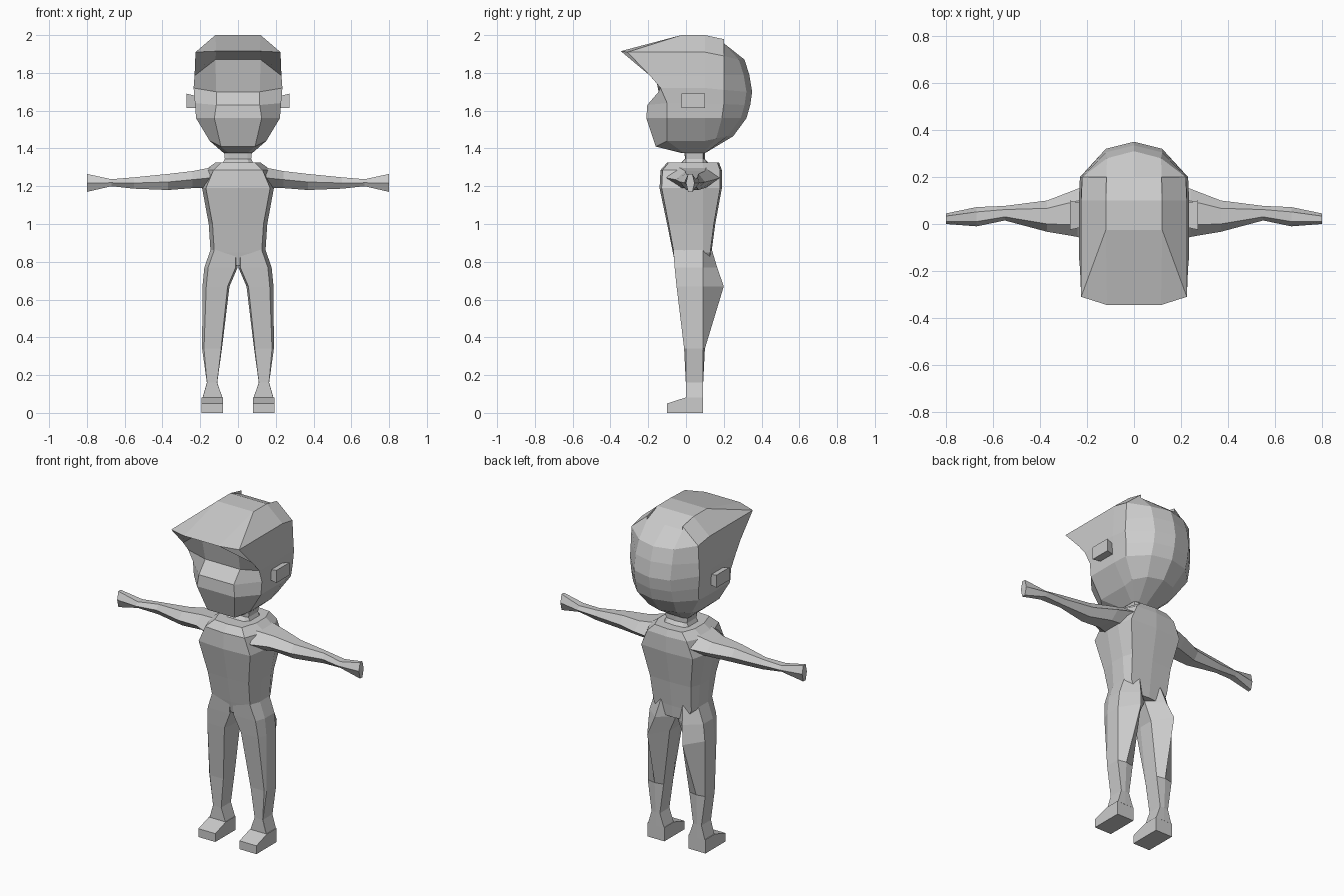
import bpy, bmesh

def loft(name, rings, closed=True):
    """Skin a list of equal-length rings on the +x side, then mirror to -x."""
    bm = bmesh.new()
    vs = [[bm.verts.new(p) for p in r] for r in rings]
    n = len(rings[0])
    for a, b in zip(vs, vs[1:]):
        for i in range(n if closed else n - 1):
            j = (i + 1) % n
            bm.faces.new((a[i], a[j], b[j], b[i]))
    bm.faces.new(vs[0])
    bm.faces.new(vs[-1])
    bmesh.ops.remove_doubles(bm, verts=bm.verts, dist=0.0005)
    bmesh.ops.recalc_face_normals(bm, faces=bm.faces)
    # drop end-cap faces' need for a centre wall: half shells stay open at x = 0
    me = bpy.data.meshes.new(name)
    bm.to_mesh(me)
    bm.free()
    ob = bpy.data.objects.new(name, me)
    bpy.context.collection.objects.link(ob)
    m = ob.modifiers.new("mirror", 'MIRROR')
    m.use_axis = (True, False, False)
    m.merge_threshold = 0.001
    return ob

# Head with swept-forward hair: half rings from crown to chin
def head_ring(zf, f, xf, zs, g, w, m, c, xb, zb, b):
    return [(0, f, zf), (xf, f, zf), (w, g, zs), (w, m, zs),
            (w * 0.98, c, (zs + zb) / 2), (xb, b - 0.03 * (b > 0.22), zb), (0, b, zb)]

head = [
    (2.0, -.025, .12, 2.0, -.025, .12, .1, .1, .118, 2.0, .1),
    (2.0, -.025, .12, 2.0, -.025, .12, .1, .2, .118, 1.957, .2),
    (1.915, -.345, .115, 1.91, -.31, .225, .1, .2, .115, 1.87, .31),
    (1.87, -.18, .12, 1.785, -.19, .23, .1, .2, .12, 1.79, .335),
    (1.70, -.145, .115, 1.72, -.135, .235, .1, .2, .12, 1.70, .35),
    (1.63, -.205, .115, 1.64, -.1, .228, .1, .2, .12, 1.63, .34),
    (1.56, -.21, .125, 1.56, -.1, .222, .1, .19, .12, 1.56, .32),
    (1.41, -.16, .09, 1.44, -.1, .15, .1, .16, .09, 1.465, .25),
    (1.375, -.02, .05, 1.375, -.01, .075, .07, .09, .05, 1.375, .1),
]
loft("head", [head_ring(*h) for h in head], closed=False)

# Ears: small tapered blocks
def rect_x(x, y0, y1, z0, z1):
    return [(x, y0, z0), (x, y1, z0), (x, y1, z1), (x, y0, z1)]

loft("ears", [rect_x(.21, -.01, .085, 1.615, 1.675), rect_x(.272, -.025, .1, 1.615, 1.69)])

# Neck and torso: half rings
def body_ring(z, f, b, xf, w):
    return [(0, f, z), (xf, f * 0.92, z), (w, 0, z), (w, .09, z), (xf, b * 0.95, z), (0, b, z)]

loft("neck", [body_ring(*r) for r in [
    (1.39, -.01, .1, .05, .075), (1.345, -.005, .1, .05, .07), (1.31, -.04, .13, .06, .085)]],
    closed=False)
loft("torso", [body_ring(*r) for r in [
    (1.325, -.1, .175, .09, .12), (1.285, -.135, .19, .13, .175), (1.19, -.14, .19, .17, .19),
    (1.0, -.1, .155, .135, .155), (.85, -.07, .135, .125, .145), (.78, -.055, .13, .09, .11)]],
    closed=False)

# Arms ending in flared hands
def arm_ring(x, y0, y1, z0, z1):
    d, zm = (y1 - y0) * 0.25, (z0 + z1) / 2
    return [(x, y0, zm), (x, y0 + d, z1), (x, y1 - d, z1),
            (x, y1, zm), (x, y1 - d, z0), (x, y0 + d, z0)]

loft("arms", [arm_ring(*r) for r in [
    (.14, -.11, .18, 1.19, 1.3), (.24, -.055, .15, 1.19, 1.28), (.37, -.033, .1, 1.18, 1.265),
    (.55, .015, .077, 1.187, 1.247), (.67, -.01, .072, 1.2, 1.237), (.8, 0, .045, 1.17, 1.265)]])

# Legs with seat bulge at the back
def leg_ring(z, xi, xo, f, b):
    e = min(0.02, -f)
    return [(xi, 0, z), (xi + e * .5, f, z), (xo - e, f, z), (xo, 0, z),
            (xo, .09, z), ((xi + xo) / 2, b, z), (xi, .09, z)]

loft("legs", [leg_ring(*r) for r in [
    (.87, .002, .143, -.068, .135), (.77, .002, .178, -.06, .165), (.67, .045, .188, -.05, .2),
    (.34, .085, .19, -.01, .1), (.16, .11, .165, -.001, .091), (.08, .082, .188, -.001, .091)]])

# Feet: side profile extruded across x
profile = [(-.1, 0), (-.1, .05), (0, .082), (.09, .082), (.09, 0)]
loft("feet", [[(x, y, z) for y, z in profile] for x in (.08, .192)])
